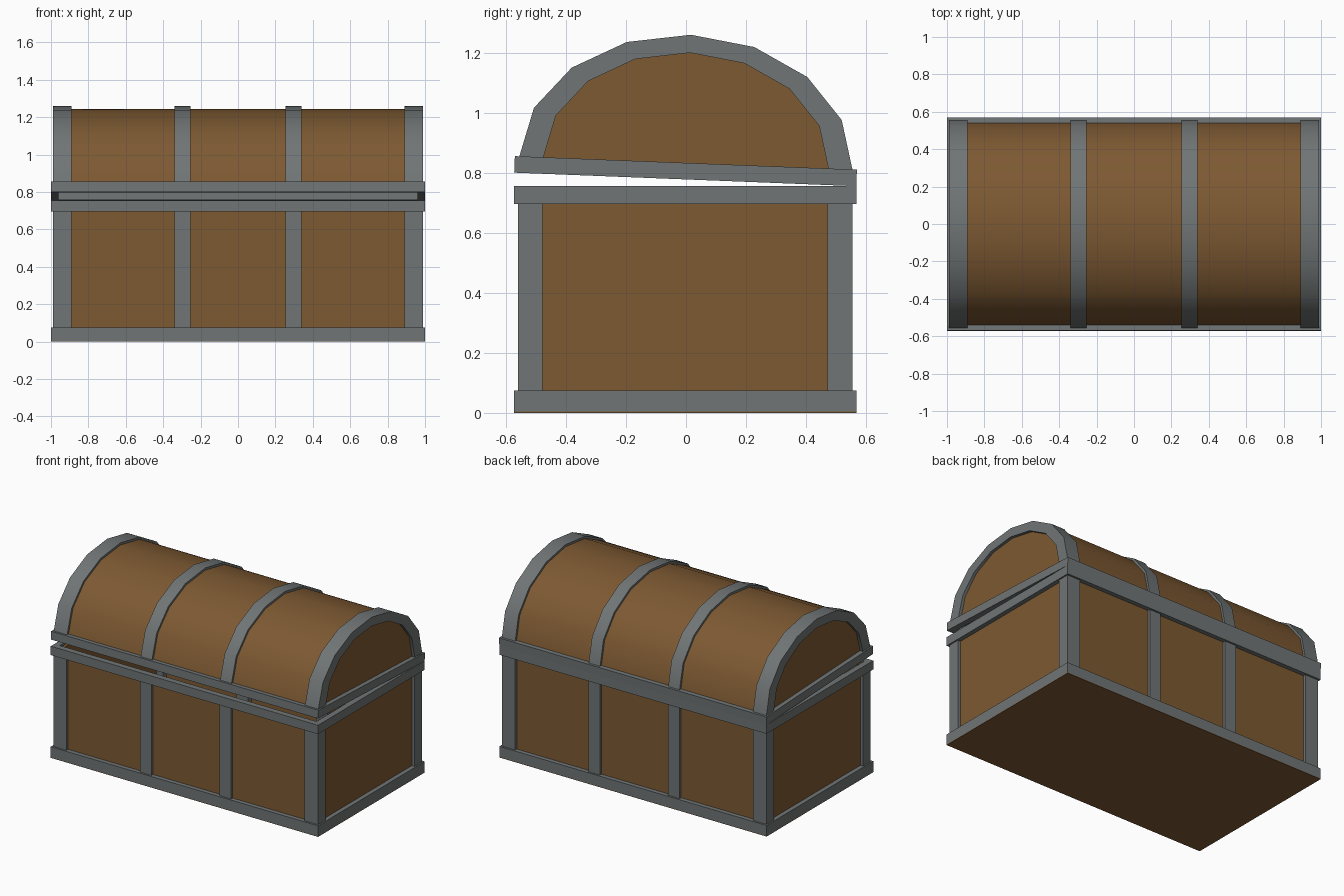
import bpy, bmesh, math
from mathutils import Matrix, Vector

if "Cube" in bpy.data.objects:
    bpy.data.objects.remove(bpy.data.objects["Cube"])


def material(name, rgb):
    m = bpy.data.materials.new(name)
    m.diffuse_color = (*rgb, 1)
    m.use_nodes = True
    m.node_tree.nodes["Principled BSDF"].inputs["Base Color"].default_value = m.diffuse_color
    return m


WOOD = material("brown wood", (0.205, 0.100, 0.032))
IRON = material("grey iron", (0.162, 0.178, 0.178))

SHIFT = Matrix.Translation((0, -0.003, 0))
HINGE = Vector((0, 0.57, 0.755))
# the lid is slightly open, turned about its back lower edge
LID = SHIFT @ Matrix.Translation(HINGE) @ Matrix.Rotation(-0.0395, 4, 'X') @ Matrix.Translation(-HINGE)
STRAPS = [(-0.99, -0.89), (-0.34, -0.255), (0.255, 0.34), (0.89, 0.99)]


def finish(name, bm, mat, frame):
    bmesh.ops.recalc_face_normals(bm, faces=bm.faces)
    bm.transform(frame)
    me = bpy.data.meshes.new(name)
    bm.to_mesh(me)
    bm.free()
    me.materials.append(mat)
    ob = bpy.data.objects.new(name, me)
    bpy.context.collection.objects.link(ob)
    return ob


def box(name, x, y, z, mat, frame=SHIFT):
    bm = bmesh.new()
    bmesh.ops.create_cube(bm, size=1)
    for v in bm.verts:
        v.co = [r[0] + (c + 0.5) * (r[1] - r[0]) for c, r in zip(v.co, (x, y, z))]
    return finish(name, bm, mat, frame)


def ring(name, hx, hy, t, z, mat, frame=SHIFT):
    """Hollow rectangular frame with wall thickness t."""
    bm = bmesh.new()
    loops = []
    for inset, h in ((0, z[0]), (0, z[1]), (t, z[1]), (t, z[0])):
        loops.append([bm.verts.new((sx * (hx - inset), sy * (hy - inset), h))
                      for sx, sy in ((-1, -1), (1, -1), (1, 1), (-1, 1))])
    for i in range(4):
        a, b = loops[i], loops[(i + 1) % 4]
        for k in range(4):
            j = (k + 1) % 4
            bm.faces.new((a[k], a[j], b[j], b[k]))
    return finish(name, bm, mat, frame)


def arc(a, h, n=8):
    return [(a * math.cos(math.pi * i / n), 0.81 + h * math.sin(math.pi * i / n)) for i in range(n + 1)]


def arch(name, x, outer, inner, mat):
    """Half-ellipse band, extruded along x."""
    bm = bmesh.new()
    rows = []
    for (yo, zo), (yi, zi) in zip(arc(*outer), arc(*inner)):
        rows.append([bm.verts.new(p) for p in
                     ((x[0], yo, zo), (x[1], yo, zo), (x[1], yi, zi), (x[0], yi, zi))])
    for a, b in zip(rows, rows[1:]):
        for k in range(4):
            j = (k + 1) % 4
            bm.faces.new((a[k], a[j], b[j], b[k]))
    bm.faces.new(rows[0])
    bm.faces.new(rows[-1])
    ob = finish(name, bm, mat, LID)
    bpy.ops.object.select_all(action='DESELECT')
    ob.select_set(True)
    bpy.context.view_layer.objects.active = ob
    bpy.ops.object.shade_smooth_by_angle(angle=math.radians(32))
    return ob


def end_panel(name, x):
    """Flat half-ellipse board closing one end of the lid."""
    bm = bmesh.new()
    f = bm.faces.new([bm.verts.new((x[0], y, z)) for y, z in arc(0.53, 0.402)])
    ext = bmesh.ops.extrude_face_region(bm, geom=[f], use_keep_orig=True)
    for v in ext['geom']:
        if isinstance(v, bmesh.types.BMVert):
            v.co.x = x[1]
    return finish(name, bm, WOOD, LID)


# chest body: walls, floor and underside
ring("body_walls", 0.97, 0.54, 0.03, (0.03, 0.74), WOOD)
box("body_floor", (-0.96, 0.96), (-0.53, 0.53), (0.004, 0.04), WOOD)
box("underside", (-1, 1), (-0.57, 0.57), (0, 0.004), WOOD)

# body trim bands
ring("bottom_band", 1, 0.57, 0.04, (0.004, 0.075), IRON)
ring("body_rim", 1, 0.57, 0.04, (0.695, 0.755), IRON)

# upright straps and corner posts, front and back
for i, x in enumerate(STRAPS):
    kind = "corner_post" if i in (0, 3) else "body_strap"
    for side, y in (("front", (-0.557, -0.475)), ("back", (0.475, 0.557))):
        box(f"{kind}_{side}_{i + 1}", x, y, (0.04, 0.72), IRON)

# lid: rim, curved boards, ends and arched straps
ring("lid_rim", 1, 0.57, 0.04, (0.755, 0.81), IRON, LID)
arch("lid_boards", (-0.97, 0.97), (0.54, 0.412), (0.51, 0.385), WOOD)
end_panel("lid_end_left", (-0.97, -0.94))
end_panel("lid_end_right", (0.94, 0.97))
for i, x in enumerate(STRAPS):
    arch(f"lid_strap_{i + 1}", x, (0.555, 0.427), (0.475, 0.367), IRON)
